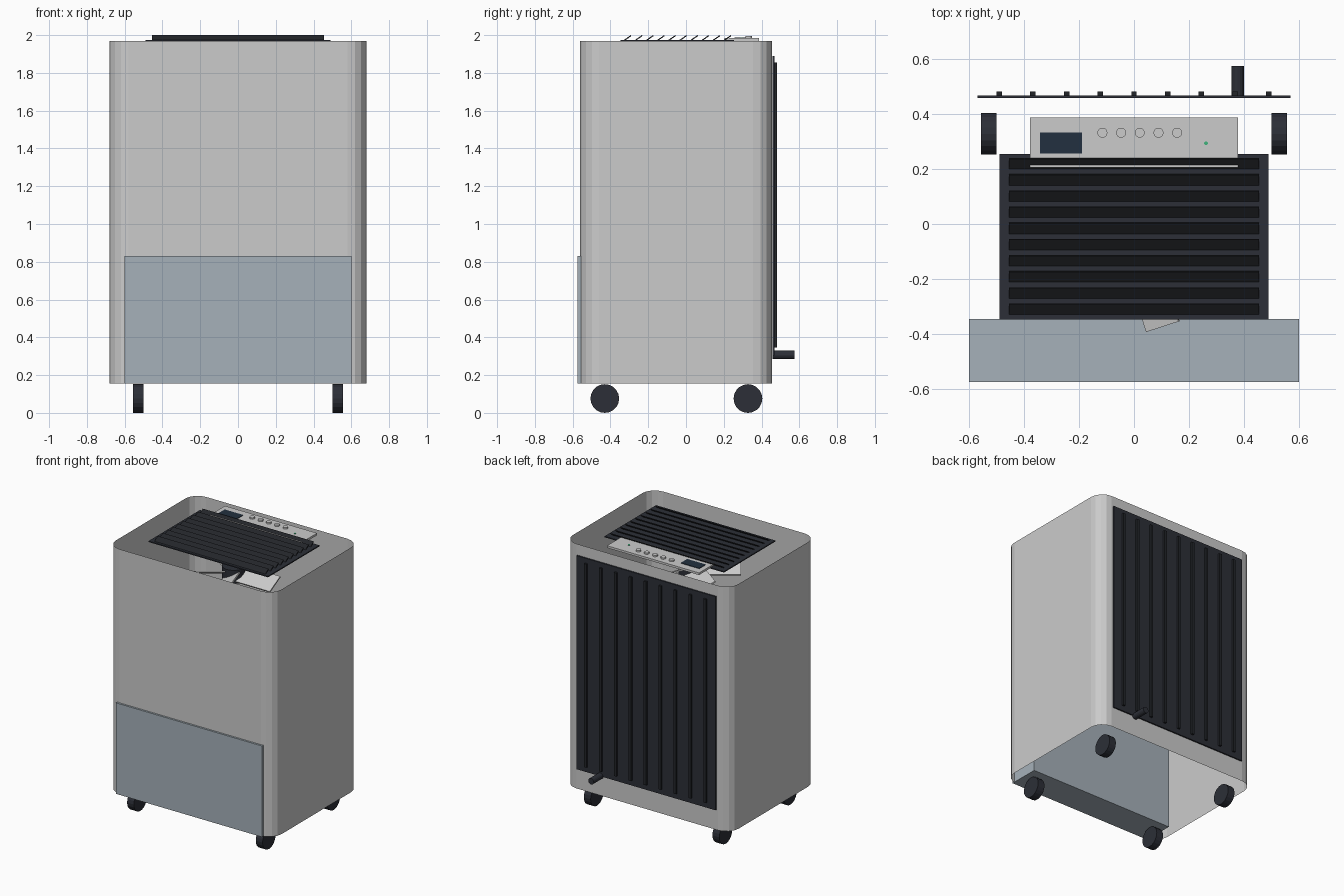
import bpy, bmesh, math
from mathutils import Matrix

if "Cube" in bpy.data.objects:
    bpy.data.objects.remove(bpy.data.objects["Cube"])


def material(name, rgb):
    m = bpy.data.materials.new(name)
    m.diffuse_color = (*rgb, 1)
    m.use_nodes = True
    m.node_tree.nodes["Principled BSDF"].inputs["Base Color"].default_value = m.diffuse_color
    return m


DARK = material("dark_plastic", (0.025, 0.028, 0.038))
SLAT = material("slat_black", (0.016, 0.018, 0.022))
TANK = material("tank_blue_grey", (0.38, 0.44, 0.49))
SCREEN = material("screen_navy", (0.016, 0.03, 0.05))
GREEN = material("led_green", (0.05, 0.45, 0.2))


def finish(name, bm, mat=None):
    mesh = bpy.data.meshes.new(name)
    bm.to_mesh(mesh)
    bm.free()
    ob = bpy.data.objects.new(name, mesh)
    bpy.context.collection.objects.link(ob)
    if mat:
        mesh.materials.append(mat)
    return ob


def box(name, x, y, z, mat=None, tilt=0):
    """Box from (min, max) ranges, optionally tilted about its own x axis."""
    bm = bmesh.new()
    bmesh.ops.create_cube(bm, size=1)
    size = [b - a for a, b in (x, y, z)]
    bmesh.ops.scale(bm, vec=size, verts=bm.verts)
    bm.transform(Matrix.Rotation(tilt, 4, 'X'))
    ob = finish(name, bm, mat)
    ob.location = [(a + b) / 2 for a, b in (x, y, z)]
    return ob


def cylinder(name, loc, r, depth, axis='Z', mat=None, sides=20):
    bm = bmesh.new()
    bmesh.ops.create_cone(bm, cap_ends=True, segments=sides,
                          radius1=r, radius2=r, depth=depth)
    if axis != 'Z':
        bm.transform(Matrix.Rotation(math.pi / 2, 4, 'Y' if axis == 'X' else 'X'))
    ob = finish(name, bm, mat)
    ob.location = loc
    return ob


# Body: open-ended shell with rounded vertical corners
bm = bmesh.new()
R, HX, Y0, Y1, SEG = 0.1, 0.68, -0.56, 0.455, 4
corners = [(HX - R, Y1 - R), (R - HX, Y1 - R), (R - HX, Y0 + R), (HX - R, Y0 + R)]
outline = []
for q, (cx, cy) in enumerate(corners):
    for i in range(SEG + 1):
        a = math.pi / 2 * (q + i / SEG)
        outline.append((cx + R * math.cos(a), cy + R * math.sin(a)))
rings = [[bm.verts.new((x, y, z)) for x, y in outline] for z in (0.155, 1.97)]
n = len(outline)
for i in range(n):
    j = (i + 1) % n
    bm.faces.new((rings[0][i], rings[0][j], rings[1][j], rings[1][i]))
finish("body_shell", bm)

# Water tank, slightly proud of the front
box("water_tank", (-0.6, 0.6), (-0.574, -0.345), (0.155, 0.83), TANK)

# Top outlet with tilted louvres
box("outlet_plate", (-0.49, 0.49), (-0.348, 0.255), (1.966, 1.974), DARK)
for i in range(10):
    y = -0.31 + i * 0.0588
    box(f"outlet_slat_{i + 1}", (-0.455, 0.455), (y - 0.0235, y + 0.0235),
        (1.981, 1.987), SLAT, tilt=math.radians(35))

# Control panel with screen, buttons and indicator
box("control_panel", (-0.378, 0.378), (0.205, 0.387), (1.968, 1.984))
box("display_screen", (-0.342, -0.19), (0.257, 0.332), (1.982, 1.988), SCREEN)
for i in range(5):
    cylinder(f"button_{i + 1}", (-0.115 + i * 0.068, 0.332, 1.988), 0.018, 0.014)
cylinder("indicator_light", (0.262, 0.294, 1.985), 0.007, 0.006, mat=GREEN, sides=12)

# Rear intake: thin plate with vertical ribs
box("intake_plate", (-0.57, 0.57), (0.458, 0.468), (0.305, 1.89), DARK)
for i in range(9):
    x = (i - 4) * 0.1225
    box(f"intake_rib_{i + 1}", (x - 0.01, x + 0.01), (0.466, 0.482), (0.345, 1.855), SLAT)

# Drain spout
cylinder("drain_spout", (0.377, 0.517, 0.307), 0.023, 0.116, 'Y', DARK, 16)

# Wheels
for side, x in (("left", -0.528), ("right", 0.528)):
    for end, y in (("front", -0.43), ("rear", 0.328)):
        cylinder(f"wheel_{end}_{side}", (x, y, 0.076), 0.076, 0.056, 'X', DARK, 20)

# Fan beneath the outlet
cylinder("fan_hub", (0, -0.05, 1.76), 0.08, 0.1, mat=DARK)
for i in range(5):
    b = box(f"fan_blade_{i + 1}", (-0.14, 0.14), (-0.07, 0.07), (-0.005, 0.005),
            tilt=math.radians(28))
    a = 2 * math.pi * i / 5
    b.rotation_euler.z = a
    b.location = (0.2 * math.cos(a), -0.05 + 0.2 * math.sin(a), 1.76)
